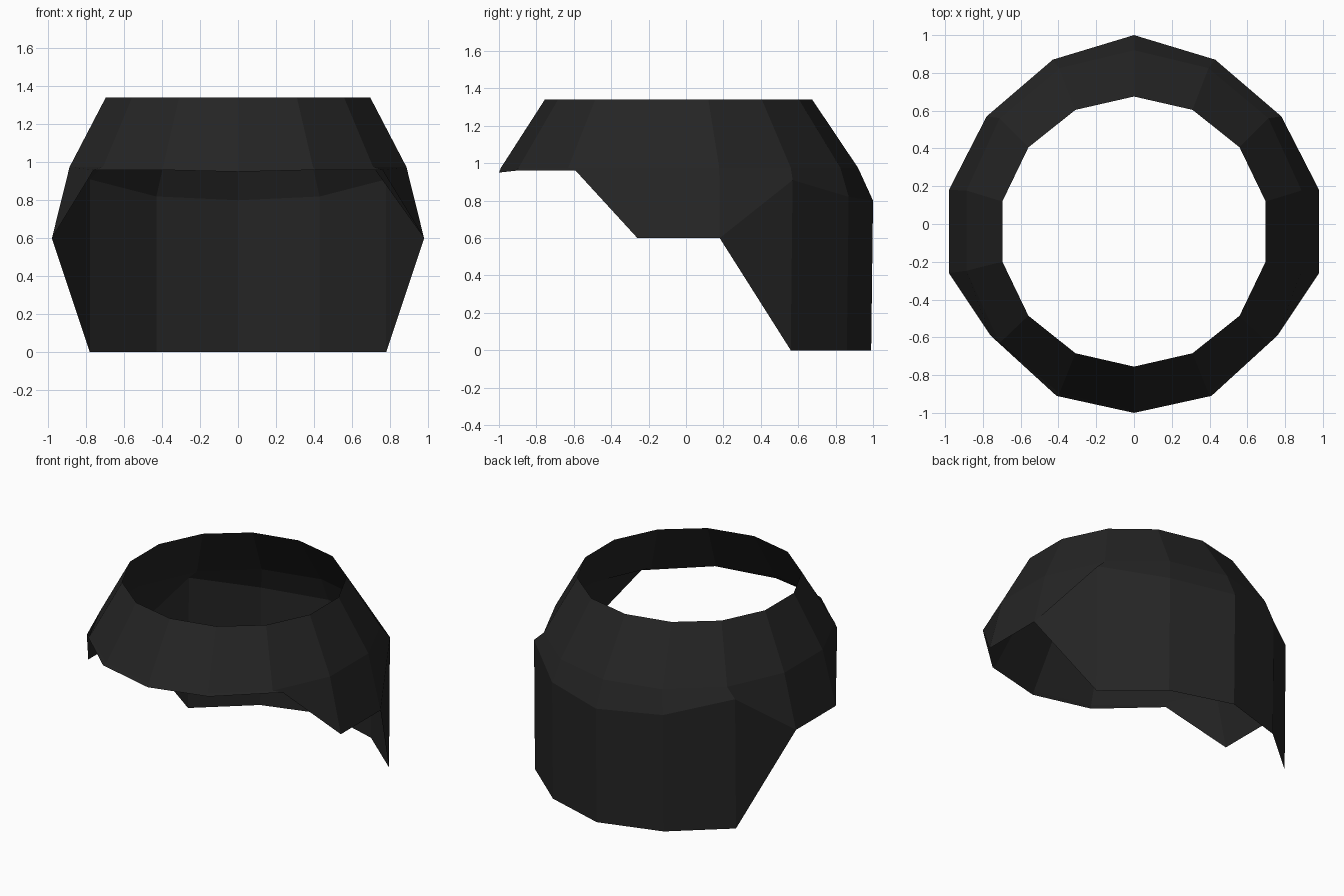
import bpy
import bmesh
import math

SIDES = 14
HALF = SIDES // 2

default_cube = bpy.data.objects.get("Cube")
if default_cube:
    bpy.data.objects.remove(default_cube, do_unlink=True)


def make_material(name, colour):
    material = bpy.data.materials.new(name)
    material.use_nodes = True
    material.diffuse_color = colour
    shader = next(n for n in material.node_tree.nodes if n.type == "BSDF_PRINCIPLED")
    shader.inputs["Base Color"].default_value = colour
    shader.inputs["Roughness"].default_value = 0.8
    return material


def oval(radius_x, radius_y, centre_y, height):
    """Left half of a ring, from the back centre to the front centre."""
    points = []
    for column in range(HALF + 1):
        angle = math.tau * column / SIDES
        points.append((radius_x * math.sin(angle),
                       centre_y + radius_y * math.cos(angle),
                       height))
    return points


def full_ring(bm, half):
    """Mirror a half ring and return its vertices in order around the model."""
    mirrored = [(-x, y, z) for x, y, z in reversed(half[1:-1])]
    return [bm.verts.new(point) for point in half + mirrored]


def bridge(bm, upper, lower, columns):
    for column in columns:
        after = (column + 1) % SIDES
        bm.faces.new((upper[column], lower[column], lower[after], upper[after]))


# Rings of the shell: open top, crease below the slanted band, and lower hem
top_edge = oval(0.715, 0.715, -0.04, 1.34)
crease = oval(0.91, 0.955, -0.035, 0.975)
hem = [
    (0, 1, 0.8), (0.43, 0.87, 0.82), (0.78, 0.57, 0.91),   # back
    (0.98, 0.18, 0.6), (0.98, -0.26, 0.6),                 # side flap
    (0.76, -0.59, 0.96), (0.41, -0.91, 0.96), (0, -1, 0.95),  # front lip
]

bm = bmesh.new()
rings = [full_ring(bm, half) for half in (top_edge, crease, hem)]
for upper, lower in zip(rings, rings[1:]):
    bridge(bm, upper, lower, range(SIDES))

# Neck guard hanging from the back of the hem, closed by a triangle at each side
back_columns = range(-2, 3)
neck_top = [rings[-1][column] for column in back_columns]
neck_bottom = [bm.verts.new((v.co.x, v.co.y - 0.01, 0)) for v in neck_top]
bridge(bm, neck_top, neck_bottom, range(len(neck_top) - 1))
for end, side in ((0, -3), (-1, 3)):
    bm.faces.new((rings[-1][side], neck_top[end], neck_bottom[end]))

bmesh.ops.recalc_face_normals(bm, faces=bm.faces)
mesh = bpy.data.meshes.new("helmet_shell")
bm.to_mesh(mesh)
bm.free()

mesh.materials.append(make_material("charcoal black", (0.018, 0.018, 0.018, 1)))
shell = bpy.data.objects.new("helmet_shell", mesh)
bpy.context.collection.objects.link(shell)
